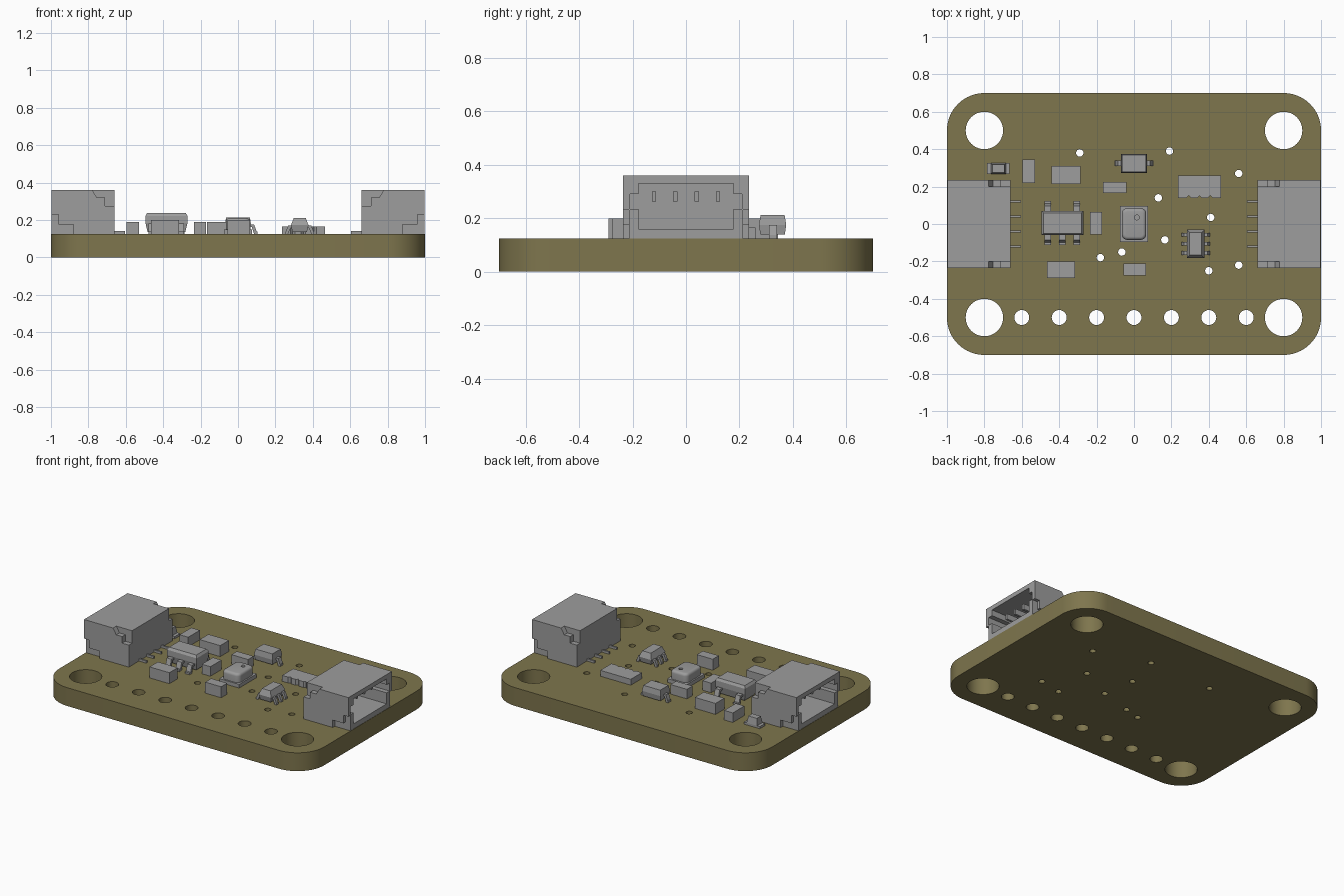
import bpy, bmesh
from math import cos, sin, pi, radians
from mathutils import Matrix

cube = bpy.data.objects.get("Cube")
if cube:
    bpy.data.objects.remove(cube, do_unlink=True)

TOP = 0.125  # upper surface of the board


def material(name, rgb):
    mat = bpy.data.materials.new(name)
    mat.use_nodes = True
    mat.diffuse_color = (*rgb, 1)
    mat.node_tree.nodes["Principled BSDF"].inputs["Base Color"].default_value = (*rgb, 1)
    return mat


olive = material("board olive", (0.21, 0.18, 0.075))
grey = material("component grey", (0.34, 0.34, 0.34))


def finish(name, bm, mat=grey):
    bmesh.ops.recalc_face_normals(bm, faces=bm.faces)
    mesh = bpy.data.meshes.new(name)
    bm.to_mesh(mesh)
    bm.free()
    mesh.materials.append(mat)
    obj = bpy.data.objects.new(name, mesh)
    bpy.context.collection.objects.link(obj)
    return obj


def loft(name, rings):
    """Skin a stack of matching closed rings and cap both ends."""
    bm = bmesh.new()
    loops = [[bm.verts.new(p) for p in ring] for ring in rings]
    n = len(loops[0])
    for a, b in zip(loops, loops[1:]):
        for i in range(n):
            j = (i + 1) % n
            bm.faces.new((a[i], a[j], b[j], b[i]))
    bm.faces.new(loops[0][::-1])
    bm.faces.new(loops[-1])
    return finish(name, bm)


def prism(name, profile, axis, lo, hi):
    place = {"x": lambda p, t: (t, p[0], p[1]),
             "y": lambda p, t: (p[0], t, p[1]),
             "z": lambda p, t: (p[0], p[1], t)}[axis]
    return loft(name, [[place(p, t) for p in profile] for t in (lo, hi)])


def rect(x0, x1, y0, y1, inset=0):
    return [(x0 + inset, y0 + inset), (x1 - inset, y0 + inset),
            (x1 - inset, y1 - inset), (x0 + inset, y1 - inset)]


def block(name, x0, x1, y0, y1, z1, z0=TOP):
    return prism(name, rect(x0, x1, y0, y1), "z", z0, z1)


def package(name, bounds, levels):
    """Moulded body: rectangle inset by a different amount at each height."""
    return loft(name, [[(x, y, z) for x, y in rect(*bounds, inset)] for z, inset in levels])


def circle(x, y, r, n):
    return [(x + r * cos(2 * pi * i / n), y + r * sin(2 * pi * i / n)) for i in range(n)]


def bake(obj):
    """Replace the object's mesh by its evaluated result."""
    deps = bpy.context.evaluated_depsgraph_get()
    mesh = bpy.data.meshes.new_from_object(obj.evaluated_get(deps))
    obj.modifiers.clear()
    obj.data = mesh


def cut(obj, cutters):
    for cutter in cutters:
        mod = obj.modifiers.new("cut", "BOOLEAN")
        mod.operation, mod.solver, mod.object = "DIFFERENCE", "EXACT", cutter
    bake(obj)
    for cutter in cutters:
        bpy.data.objects.remove(cutter, do_unlink=True)


def smooth(obj, angle=30):
    bpy.ops.object.select_all(action="DESELECT")
    obj.select_set(True)
    bpy.context.view_layer.objects.active = obj
    bpy.ops.object.shade_smooth_by_angle(angle=radians(angle))


# Circuit board: rounded outline with mounting holes, header holes and vias
outline = []
for k, (cx, cy) in enumerate([(0.8, 0.5), (-0.8, 0.5), (-0.8, -0.5), (0.8, -0.5)]):
    for i in range(17):
        a = (k + i / 16) * pi / 2
        outline.append((cx + 0.2 * cos(a), cy + 0.2 * sin(a)))
loops = [outline]
loops += [circle(x, y, 0.1, 40) for x in (-0.8, 0.8) for y in (-0.5, 0.5)]
loops += [circle(0.2 * i, -0.5, 0.04, 24) for i in range(-3, 4)]
vias = [(-0.29, 0.38), (0.19, 0.39), (0.56, 0.27), (0.13, 0.14), (0.41, 0.035),
        (0.165, -0.085), (-0.065, -0.15), (-0.18, -0.18), (0.4, -0.25), (0.56, -0.22)]
loops += [circle(x, y, 0.02, 16) for x, y in vias]
curve = bpy.data.curves.new("board_outline", "CURVE")
curve.dimensions, curve.fill_mode, curve.extrude = "2D", "BOTH", TOP / 2
for loop in loops:
    spline = curve.splines.new("POLY")
    spline.points.add(len(loop) - 1)
    for point, (x, y) in zip(spline.points, loop):
        point.co = (x, y, 0, 1)
    spline.use_cyclic_u = True
helper = bpy.data.objects.new("board_outline", curve)
bpy.context.collection.objects.link(helper)
bpy.context.view_layer.update()
flat = bpy.data.meshes.new_from_object(
    helper.evaluated_get(bpy.context.evaluated_depsgraph_get()))
bm = bmesh.new()
bm.from_mesh(flat)
bmesh.ops.remove_doubles(bm, verts=bm.verts, dist=1e-5)
bmesh.ops.translate(bm, verts=bm.verts, vec=(0, 0, TOP / 2))
bpy.data.objects.remove(helper, do_unlink=True)
smooth(finish("circuit_board", bm, olive))

# Side-entry connectors: hollow shell, corner recesses, contacts and leads
cavity = [(-0.178, 0.16), (0.178, 0.16), (0.178, 0.235), (0.21, 0.235), (0.21, 0.29),
          (0.178, 0.29), (0.178, 0.33), (-0.178, 0.33), (-0.178, 0.29), (-0.21, 0.29),
          (-0.21, 0.235), (-0.178, 0.235)]
upper = [(0.6, 0.275), (0.71, 0.275), (0.71, 0.32), (0.755, 0.32), (0.785, 0.37), (0.6, 0.37)]
lower = [(1.1, 0.23), (0.96, 0.23), (0.96, 0.175), (0.88, 0.175), (0.88, 0.1), (1.1, 0.1)]
for side, turn in (("left", 0), ("right", pi)):
    shell = block(side + "_connector_shell", 0.66, 0.998, -0.235, 0.235, 0.36)
    cutters = [prism("cavity_cutter", cavity, "x", 0.76, 1.1)]
    for s in (-1, 1):
        cutters.append(prism("upper_cutter", upper, "y", s * 0.2, s * 0.3))
        cutters.append(prism("lower_cutter", lower, "y", s * 0.213, s * 0.3))
    cut(shell, cutters)
    parts = [shell]
    for i, y in enumerate((-0.12, -0.04, 0.04, 0.12)):
        parts.append(block(f"{side}_contact_{i + 1}", 0.75, 0.93, y - 0.008, y + 0.008, 0.3, 0.262))
        parts.append(block(f"{side}_connector_lead_{i + 1}", 0.605, 0.67, y - 0.006, y + 0.006, 0.14))
    for part in parts:
        part.data.transform(Matrix.Rotation(turn, 4, "Z"))

# Plain chip parts
chips = [(-0.595, -0.53, 0.22, 0.345, 0.19), (-0.44, -0.285, 0.215, 0.31, 0.2),
         (-0.165, -0.04, 0.165, 0.225, 0.19), (-0.235, -0.17, -0.055, 0.065, 0.19),
         (-0.465, -0.315, -0.29, -0.2, 0.2), (-0.055, 0.065, -0.275, -0.21, 0.2)]
for i, chip in enumerate(chips):
    block(f"chip_part_{i + 1}", *chip)

# Indicator lamp: thin base with a raised lens
block("lamp_base", -0.785, -0.665, 0.267, 0.325, 0.14)
package("lamp_lens", (-0.765, -0.685, 0.267, 0.325), [(0.14, 0), (0.185, 0.008)])

# Resistor array with scalloped front edge
edge = [(0.235, 0.26), (0.235, 0.14)]
for i in range(1, 4):
    x = 0.235 + i * 0.0575
    edge += [(x - 0.012, 0.14), (x, 0.152), (x + 0.012, 0.14)]
edge += [(0.465, 0.14), (0.465, 0.26)]
prism("resistor_array", edge, "z", TOP, 0.165)


def gull_lead(name, axis, start, sign, centre, width, reach, high):
    """Bent lead leaving the body at start and landing on the board."""
    t, k = 0.013, reach * 0.5
    path = [(-0.02, high), (k, high), (k + t, TOP + t), (reach, TOP + t), (reach, TOP),
            (k, TOP), (k - t, high - t), (-0.02, high - t)]
    prism(name, [(start + sign * d, z) for d, z in path], axis,
          centre - width / 2, centre + width / 2)


# Voltage regulator
package("regulator_body", (-0.495, -0.27, -0.06, 0.07),
        [(0.135, 0.012), (0.185, 0), (0.222, 0), (0.238, 0.01)])
for i, x in enumerate((-0.46, -0.3825, -0.305)):
    gull_lead(f"regulator_front_lead_{i + 1}", "x", -0.06, -1, x, 0.035, 0.053, 0.18)
    if i != 1:
        gull_lead(f"regulator_back_lead_{i + 1}", "x", 0.07, 1, x, 0.035, 0.053, 0.18)

# Six-lead driver chip
package("driver_body", (0.283, 0.377, -0.182, -0.03),
        [(0.137, 0.008), (0.172, 0), (0.21, 0.015)])
for i, y in enumerate((-0.155, -0.106, -0.057)):
    gull_lead(f"driver_left_lead_{i + 1}", "y", 0.377, 1, y, 0.02, 0.03, 0.17)
    gull_lead(f"driver_right_lead_{i + 1}", "y", 0.283, -1, y, 0.02, 0.03, 0.17)

# Diode
package("diode_body", (-0.07, 0.07, 0.273, 0.375), [(0.14, 0.005), (0.175, 0), (0.212, 0.006)])
for side, s in (("left", 1), ("right", -1)):
    gull_lead(f"diode_{side}_lead", "y", s * 0.07, s, 0.325, 0.03, 0.033, 0.175)

# Pressure sensor: base, rounded metal lid and vent hole
block("sensor_base", -0.075, 0.075, -0.095, 0.095, 0.15)
lid = block("sensor_lid", -0.065, 0.065, -0.085, 0.085, 0.21, 0.15)
bm = bmesh.new()
bm.from_mesh(lid.data)
upright = [e for e in bm.edges if abs(e.verts[0].co.z - e.verts[1].co.z) > 0.01]
bmesh.ops.bevel(bm, geom=upright, offset=0.03, segments=5, profile=0.5, affect="EDGES")
rim = [e for e in bm.edges if all(v.co.z > 0.209 for v in e.verts)]
bmesh.ops.bevel(bm, geom=rim, offset=0.018, segments=4, profile=0.5, affect="EDGES")
bm.to_mesh(lid.data)
bm.free()
cut(lid, [prism("vent_cutter", circle(0.015, 0.035, 0.013, 16), "z", 0.19, 0.25)])
smooth(lid, 40)
